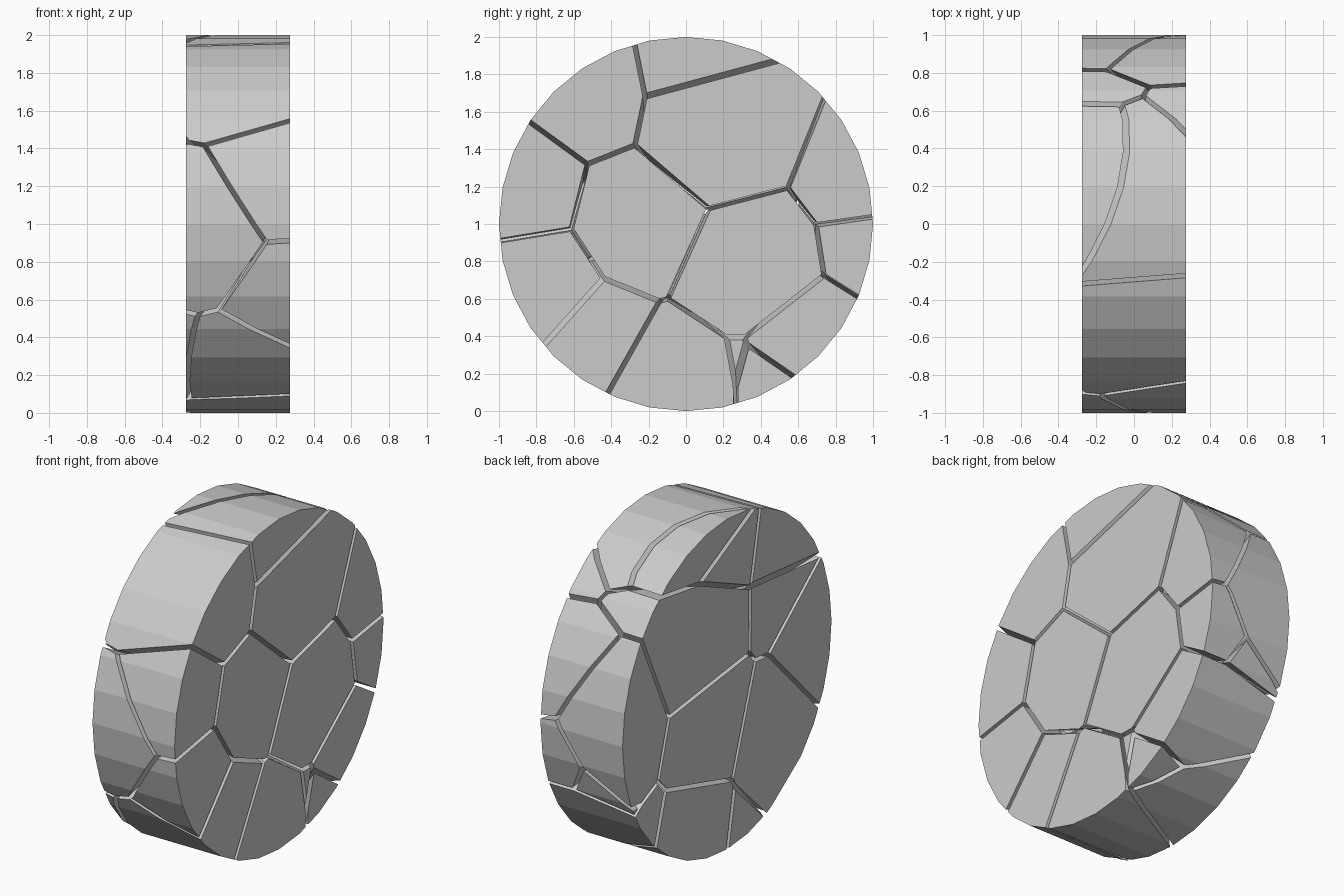
import bpy, bmesh
from math import pi
from mathutils import Vector, Matrix

if "Cube" in bpy.data.objects:
    bpy.data.objects.remove(bpy.data.objects["Cube"])

RADIUS, THICK, GAP = 1.0, 0.55, 0.012

# Seed of each broken piece: x, y, height from the hub, size bias
SEEDS = {
    "top_right_face":      (0.00, 0.07, 0.78, 0.04),
    "upper_middle":        (0.22, 0.14, 0.52, 0.03),
    "upper_front":         (0.05, -0.53, 0.66, 0.02),
    "front_high":          (0.24, -0.88, 0.18, 0.0),
    "front_low":           (0.27, -0.80, -0.31, 0.0),
    "lower_front":         (0.05, -0.52, -0.56, 0.0),
    "bottom":              (0.10, -0.04, -0.83, 0.0),
    "bottom_wedge":        (0.17, 0.55, -0.82, -0.03),
    "lower_back":          (0.10, 0.66, -0.66, 0.02),
    "back_low":            (0.10, 0.98, -0.15, -0.06),
    "back_high":           (0.15, 0.93, 0.20, -0.08),
    "hub_front":           (0.275, -0.28, 0.03, 0.0),
    "hub_back":            (0.20, 0.34, -0.25, 0.0),
    "left_front":          (-0.11, -0.82, -0.05, 0.0),
    "left_lower_front":    (-0.25, -0.43, -0.43, 0.0),
    "left_top":            (-0.21, 0.16, 0.96, 0.0),
    "left_upper_hub":      (-0.20, 0.25, 0.36, 0.05),
    "left_lower_hub":      (-0.20, 0.18, -0.22, 0.03),
    "left_bottom":         (-0.10, 0.33, -0.76, 0.03),
    "left_back":           (-0.18, 0.98, 0.02, 0.02),
    "rim_chip":            (-0.02, 1.00, -0.22, -0.07),
    "left_upper_wedge":    (-0.27, -0.50, 0.35, -0.10),
}


def disc():
    """Flat-sided disc lying along the x axis."""
    bm = bmesh.new()
    bmesh.ops.create_cone(bm, cap_ends=True, segments=32, radius1=RADIUS,
                          radius2=RADIUS, depth=THICK,
                          matrix=Matrix.Rotation(pi / 2, 4, 'Y'))
    return bm


def slice_off(bm, point, normal):
    """Remove everything beyond the plane and cap the cut."""
    cut = bmesh.ops.bisect_plane(bm, geom=bm.verts[:] + bm.edges[:] + bm.faces[:],
                                 dist=1e-5, plane_co=point, plane_no=normal,
                                 clear_outer=True)
    edges = [e for e in cut["geom_cut"]
             if isinstance(e, bmesh.types.BMEdge) and e.is_valid and e.is_boundary]
    if len(edges) > 2:
        bmesh.ops.edgenet_fill(bm, edges=edges)


# Each piece is the disc trimmed halfway towards every other seed
for name, (x, y, z, bias) in SEEDS.items():
    seed = Vector((x, y, z))
    bm = disc()
    for other, (ox, oy, oz, obias) in SEEDS.items():
        if other == name or not bm.faces:
            continue
        target = Vector((ox, oy, oz))
        n = target - seed
        k = target.length_squared - seed.length_squared + bias - obias
        point = n * (k / (2 * n.length_squared)) - n.normalized() * GAP
        slice_off(bm, point, n.normalized())
    if bm.faces:
        bmesh.ops.recalc_face_normals(bm, faces=bm.faces[:])
        bmesh.ops.translate(bm, verts=bm.verts[:], vec=(0, 0, RADIUS))
        mesh = bpy.data.meshes.new("shard_" + name)
        bm.to_mesh(mesh)
        bpy.context.collection.objects.link(bpy.data.objects.new("shard_" + name, mesh))
    bm.free()
